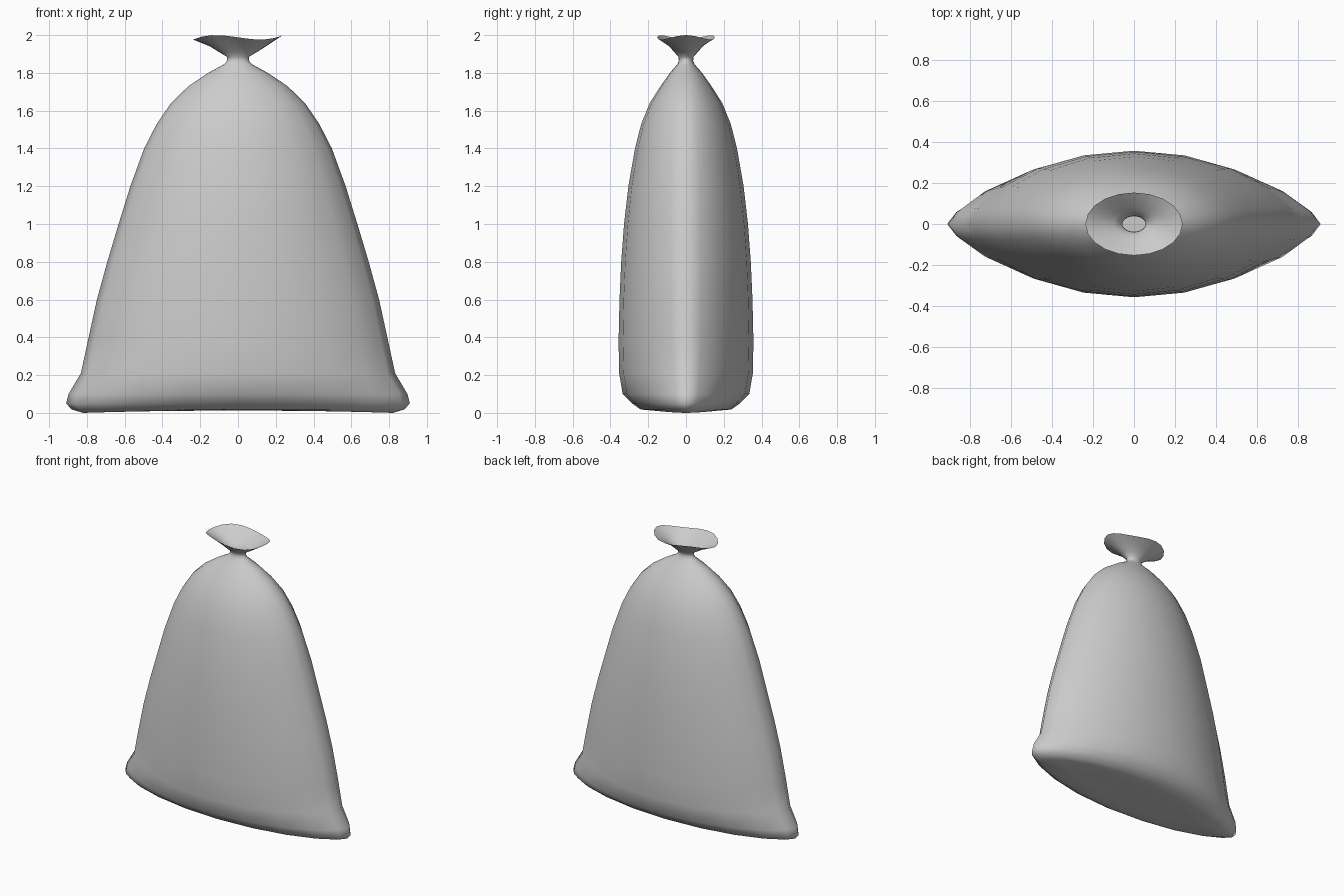
import bpy, bmesh
from math import sin, cos, pi

SIDES = 20
# Profile rings: height, half width, half depth, end pinch (1 = ellipse, more = lens)
RINGS = [
    (0.012, 0.50, 0.10, 1.2),
    (0.003, 0.82, 0.19, 1.3),
    (0.018, 0.88, 0.24, 1.35),
    (0.05, 0.91, 0.285, 1.35),
    (0.10, 0.897, 0.335, 1.4),
    (0.21, 0.832, 0.354, 1.35),
    (0.38, 0.795, 0.357, 1.3),
    (0.60, 0.747, 0.352, 1.28),
    (0.80, 0.692, 0.343, 1.25),
    (1.00, 0.632, 0.328, 1.25),
    (1.20, 0.570, 0.305, 1.2),
    (1.40, 0.497, 0.270, 1.2),
    (1.53, 0.430, 0.237, 1.15),
    (1.64, 0.355, 0.192, 1.1),
    (1.73, 0.262, 0.135, 1.05),
    (1.80, 0.158, 0.085, 1),
    (1.845, 0.075, 0.046, 1),
    (1.865, 0.057, 0.038, 1),
    (1.885, 0.058, 0.040, 1),
    (1.91, 0.10, 0.062, 1),
    (1.94, 0.148, 0.088, 1),
    (1.988, 0.237, 0.153, 1),
]


def ring(bm, z, a, b, p, wave=0.0):
    verts = []
    for i in range(SIDES):
        t = 2 * pi * i / SIDES
        s = sin(t)
        y = b * abs(s) ** p * (1 if s > 0 else -1)
        verts.append(bm.verts.new((a * cos(t), y, z + wave * cos(3 * t))))
    return verts


# Sack: lofted body, tied neck and open flared mouth in one skin
bm = bmesh.new()
loops = [ring(bm, *r, wave=0.012 if r is RINGS[-1] else 0.0) for r in RINGS]
for lo, hi in zip(loops, loops[1:]):
    for i in range(SIDES):
        j = (i + 1) % SIDES
        bm.faces.new((lo[i], lo[j], hi[j], hi[i]))

# Closed base, slightly hollow in the middle
centre = bm.verts.new((0, 0, 0.016))
for i in range(SIDES):
    bm.faces.new((centre, loops[0][(i + 1) % SIDES], loops[0][i]))

# Let the lowest ring rest on the ground
for v in loops[1]:
    v.co.z = 0.014 - 0.014 * (abs(v.co.x) / 0.82) ** 2

for f in bm.faces:
    f.smooth = True
mesh = bpy.data.meshes.new("tied_sack")
bm.to_mesh(mesh)
bm.free()
sack = bpy.data.objects.new("tied_sack", mesh)
bpy.context.collection.objects.link(sack)
